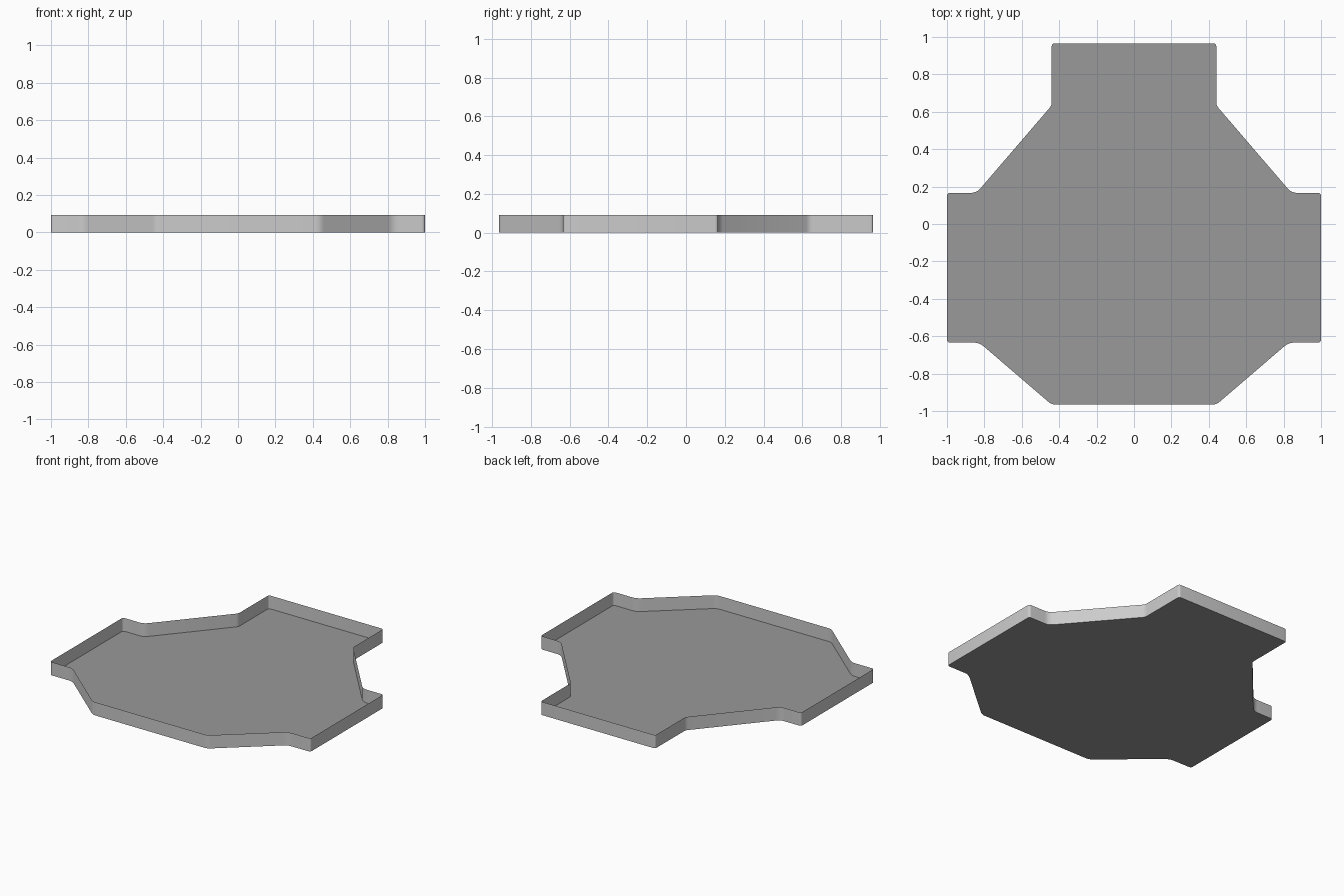
import bpy, bmesh, math
from mathutils import Vector

if "Cube" in bpy.data.objects:
    bpy.data.objects.remove(bpy.data.objects["Cube"])

HEIGHT = 0.092
STEPS = 4

# right half of the outline, back to front: x, y, corner trim length
half = [(0.44, 0.966, 0.015), (0.44, 0.634, 0.018), (0.842, 0.166, 0.032),
        (1.0, 0.166, 0.018), (1.0, -0.634, 0.018), (0.827, -0.634, 0.032),
        (0.44, -0.966, 0.025)]
outline = half + [(-x, y, t) for x, y, t in reversed(half)]


def rounded(points):
    """Replace each corner with a short tangent curve."""
    result = []
    n = len(points)
    for i, (x, y, t) in enumerate(points):
        p = Vector((x, y, 0))
        prev = Vector((*points[i - 1][:2], 0))
        nxt = Vector((*points[(i + 1) % n][:2], 0))
        a = p + (prev - p).normalized() * t
        b = p + (nxt - p).normalized() * t
        for k in range(STEPS + 1):
            s = k / STEPS
            result.append(a * (1 - s) ** 2 + p * 2 * s * (1 - s) + b * s * s)
    return result[::-1]  # counter-clockwise


def material(name, value):
    mat = bpy.data.materials.new(name)
    mat.diffuse_color = (value, value, value, 1)
    mat.use_nodes = True
    mat.node_tree.nodes["Principled BSDF"].inputs["Base Color"].default_value = mat.diffuse_color
    return mat


# thin sheet tray: flat floor with an upright rim
bm = bmesh.new()
base = [bm.verts.new(p) for p in rounded(outline)]
rim = [bm.verts.new(v.co + Vector((0, 0, HEIGHT))) for v in base]
bm.faces.new(base).material_index = 1
for i in range(len(base)):
    j = (i + 1) % len(base)
    bm.faces.new((base[j], base[i], rim[i], rim[j]))
mesh = bpy.data.meshes.new("tray")
bm.to_mesh(mesh)
bm.free()
mesh.materials.append(material("rim_grey", 0.8))
mesh.materials.append(material("floor_dark_grey", 0.32))
tray = bpy.data.objects.new("tray", mesh)
bpy.context.collection.objects.link(tray)

# smooth rounded corners, sharp floor edge
bpy.context.view_layer.objects.active = tray
tray.select_set(True)
bpy.ops.object.shade_smooth_by_angle(angle=math.radians(35))
